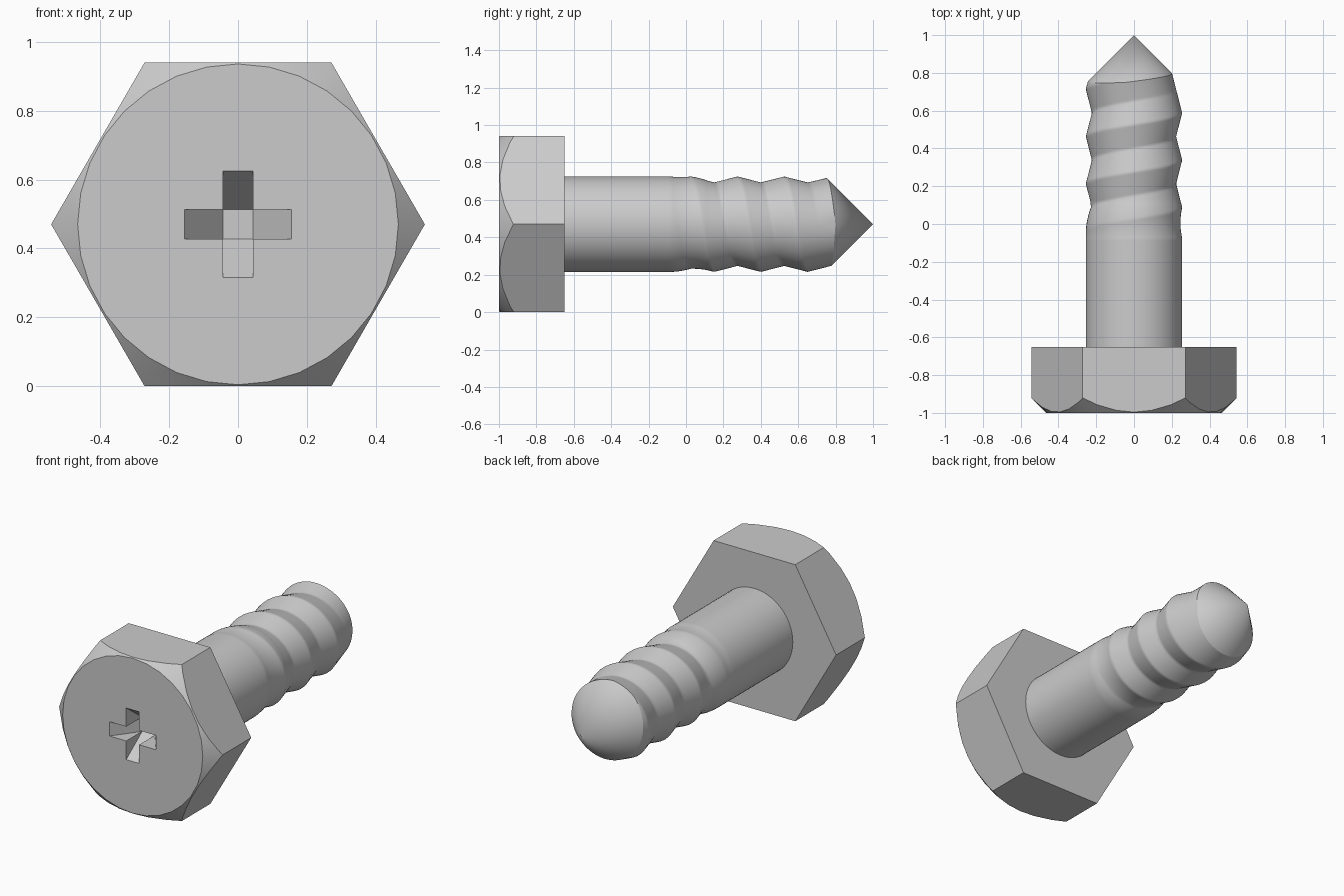
import bpy, bmesh, math

if "Cube" in bpy.data.objects:
    bpy.data.objects.remove(bpy.data.objects["Cube"])

CZ = 0.47          # height of the bolt axis
MAJOR, DEPTH, PITCH = 0.255, 0.032, 0.25
SLOPE = DEPTH / (PITCH / 2)


def finish(name, bm):
    bmesh.ops.recalc_face_normals(bm, faces=bm.faces[:])
    me = bpy.data.meshes.new(name)
    bm.to_mesh(me)
    bm.free()
    ob = bpy.data.objects.new(name, me)
    bpy.context.collection.objects.link(ob)
    return ob


def ring(n, r):
    return [(r * math.cos(2 * math.pi * i / n), r * math.sin(2 * math.pi * i / n)) for i in range(n)]


def rect(hx, hz):
    return [(hx, hz), (-hx, hz), (-hx, -hz), (hx, -hz)]


def loft(name, a, ya, b, yb):
    """Closed solid between two outlines, running along y."""
    bm = bmesh.new()
    va = [bm.verts.new((x, ya, CZ + z)) for x, z in a]
    vb = [bm.verts.new((x, yb, CZ + z)) for x, z in b]
    n = len(a)
    for i in range(n):
        j = (i + 1) % n
        bm.faces.new((va[i], va[j], vb[j], vb[i]))
    bm.faces.new(va)
    bm.faces.new(vb[::-1])
    return finish(name, bm)


def select(ob):
    bpy.ops.object.select_all(action='DESELECT')
    ob.select_set(True)
    bpy.context.view_layer.objects.active = ob


def cut(ob, cutter, op):
    select(ob)
    m = ob.modifiers.new("cut", 'BOOLEAN')
    m.operation, m.object, m.solver = op, cutter, 'EXACT'
    bpy.ops.object.modifier_apply(modifier=m.name)
    bpy.data.objects.remove(cutter)


# Hexagonal head with a 45 degree chamfer on the front
head = loft("hex_head", ring(6, 0.543), -1.0, ring(6, 0.543), -0.65)
cut(head, loft("chamfer_cone", ring(32, 0.436), -1.03, ring(32, 0.866), -0.60), 'INTERSECT')

# Cross recess: two tapered slots
W = 0.043
cut(head, loft("slot_x", rect(0.192, W), -1.05, rect(W, W), -0.85), 'DIFFERENCE')
cut(head, loft("slot_z", rect(W, 0.192), -1.05, rect(W, W), -0.849), 'DIFFERENCE')


# Shank: helical ripple that fades in, cut off by a conical tip
def radius(y, th):
    crest = 0.588 - PITCH * th / (2 * math.pi)
    u = ((y - crest) / PITCH) % 1.0
    ripple = 2 * min(u, 1 - u)
    fade = min(max((y + 0.08) / 0.2, 0), 1)
    r = MAJOR - DEPTH * fade * ripple
    if y > crest + PITCH / 2:       # thread run-out into the tip
        w = min(max(1 - th / math.radians(100), 0), 1)
        r += w * (MAJOR - SLOPE * (y - crest) - r)
    return r


def tip_start(th):
    lo, hi = 0.7, 0.9
    for _ in range(25):
        mid = (lo + hi) / 2
        if radius(mid, th) < 1 - mid:
            lo = mid
        else:
            hi = mid
    return lo


SEG, ROWS = 72, 110
bm = bmesh.new()
columns = []
for i in range(SEG):
    th = -math.pi + 2 * math.pi * i / SEG
    end = tip_start(th)
    ys = [-0.65] + [-0.1 + (end + 0.1) * k / ROWS for k in range(ROWS + 1)]
    columns.append([bm.verts.new((radius(y, th) * math.cos(th), y, CZ + radius(y, th) * math.sin(th)))
                    for y in ys])
apex = bm.verts.new((0, 1.0, CZ))
for i in range(SEG):
    a, b = columns[i], columns[(i + 1) % SEG]
    for k in range(len(a) - 1):
        bm.faces.new((a[k], a[k + 1], b[k + 1], b[k]))
    bm.faces.new((a[-1], apex, b[-1]))
shank = finish("threaded_shank", bm)

for ob, angle in ((head, 20), (shank, 30)):
    select(ob)
    bpy.ops.object.shade_smooth_by_angle(angle=math.radians(angle))
